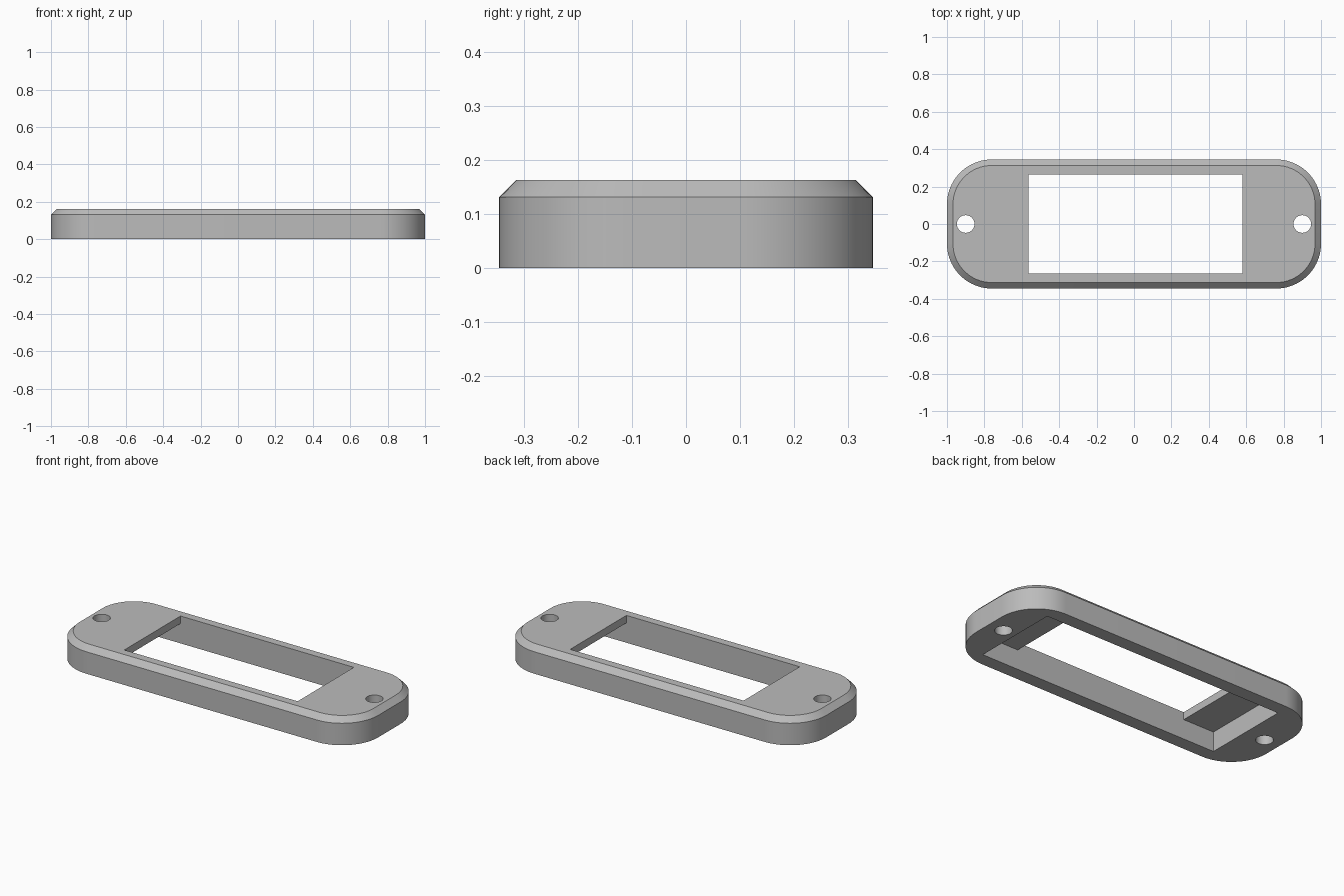
import bpy, bmesh
from math import cos, sin, pi, radians

old = bpy.data.objects.get("Cube")
if old:
    bpy.data.objects.remove(old, do_unlink=True)

HALF_X, HALF_Y, HEIGHT = 1.0, 0.345, 0.163
RADIUS, CHAMFER = 0.24, 0.032
POCKET_DEPTH = 0.118

grey = bpy.data.materials.new("plain grey")
grey.use_nodes = True
colour = (0.5, 0.5, 0.5, 1)
grey.diffuse_color = colour
grey.node_tree.nodes["Principled BSDF"].inputs["Base Color"].default_value = colour


def rounded_ring(bm, inset, z, steps=20):
    """Rounded rectangle of vertices, shrunk evenly by the inset."""
    ring, r = [], RADIUS - inset
    for quarter, (sx, sy) in enumerate([(1, 1), (-1, 1), (-1, -1), (1, -1)]):
        for i in range(steps + 1):
            a = (quarter + i / steps) * pi / 2
            ring.append(bm.verts.new((sx * (HALF_X - RADIUS) + r * cos(a),
                                      sy * (HALF_Y - RADIUS) + r * sin(a), z)))
    return ring


def finish(bm, name):
    bmesh.ops.recalc_face_normals(bm, faces=bm.faces)
    mesh = bpy.data.meshes.new(name)
    bm.to_mesh(mesh)
    bm.free()
    obj = bpy.data.objects.new(name, mesh)
    mesh.materials.append(grey)
    bpy.context.collection.objects.link(obj)
    return obj


def box_cutter(name, x0, x1, half_y, z0, z1):
    bm = bmesh.new()
    bmesh.ops.create_cube(bm, size=1)
    for v in bm.verts:
        v.co = (x1 if v.co.x > 0 else x0,
                half_y if v.co.y > 0 else -half_y,
                z1 if v.co.z > 0 else z0)
    return finish(bm, name)


def hole_cutter(name, x):
    bm = bmesh.new()
    bmesh.ops.create_cone(bm, cap_ends=True, segments=48, radius1=0.047,
                          radius2=0.047, depth=1)
    bmesh.ops.translate(bm, verts=bm.verts, vec=(x, 0, 0))
    return finish(bm, name)


# Rounded body with a chamfered top edge
bm = bmesh.new()
rings = [rounded_ring(bm, 0, 0),
         rounded_ring(bm, 0, HEIGHT - CHAMFER),
         rounded_ring(bm, CHAMFER, HEIGHT)]
for low, high in zip(rings, rings[1:]):
    for i in range(len(low)):
        j = (i + 1) % len(low)
        bm.faces.new((low[i], low[j], high[j], high[i]))
bm.faces.new(rings[0])
bm.faces.new(rings[-1])
body = finish(bm, "bezel_frame")

# Window through the top, wider pocket underneath, screw hole at each end
cutters = [box_cutter("pocket_cutter", -0.77, 0.82, 0.265, -0.1, POCKET_DEPTH),
           box_cutter("window_cutter", -0.565, 0.579, 0.265, -0.2, 0.4),
           hole_cutter("left_hole_cutter", 0.9),
           hole_cutter("right_hole_cutter", -0.9)]
bpy.context.view_layer.objects.active = body
for cutter in cutters:
    cut = body.modifiers.new(cutter.name, "BOOLEAN")
    cut.operation = "DIFFERENCE"
    cut.solver = "EXACT"
    cut.object = cutter
    bpy.ops.object.modifier_apply(modifier=cut.name)
for cutter in cutters:
    bpy.data.objects.remove(cutter, do_unlink=True)

# Smooth round corners and holes, crisp edges elsewhere
bpy.ops.object.select_all(action="DESELECT")
body.select_set(True)
bpy.ops.object.shade_smooth_by_angle(angle=radians(30))
